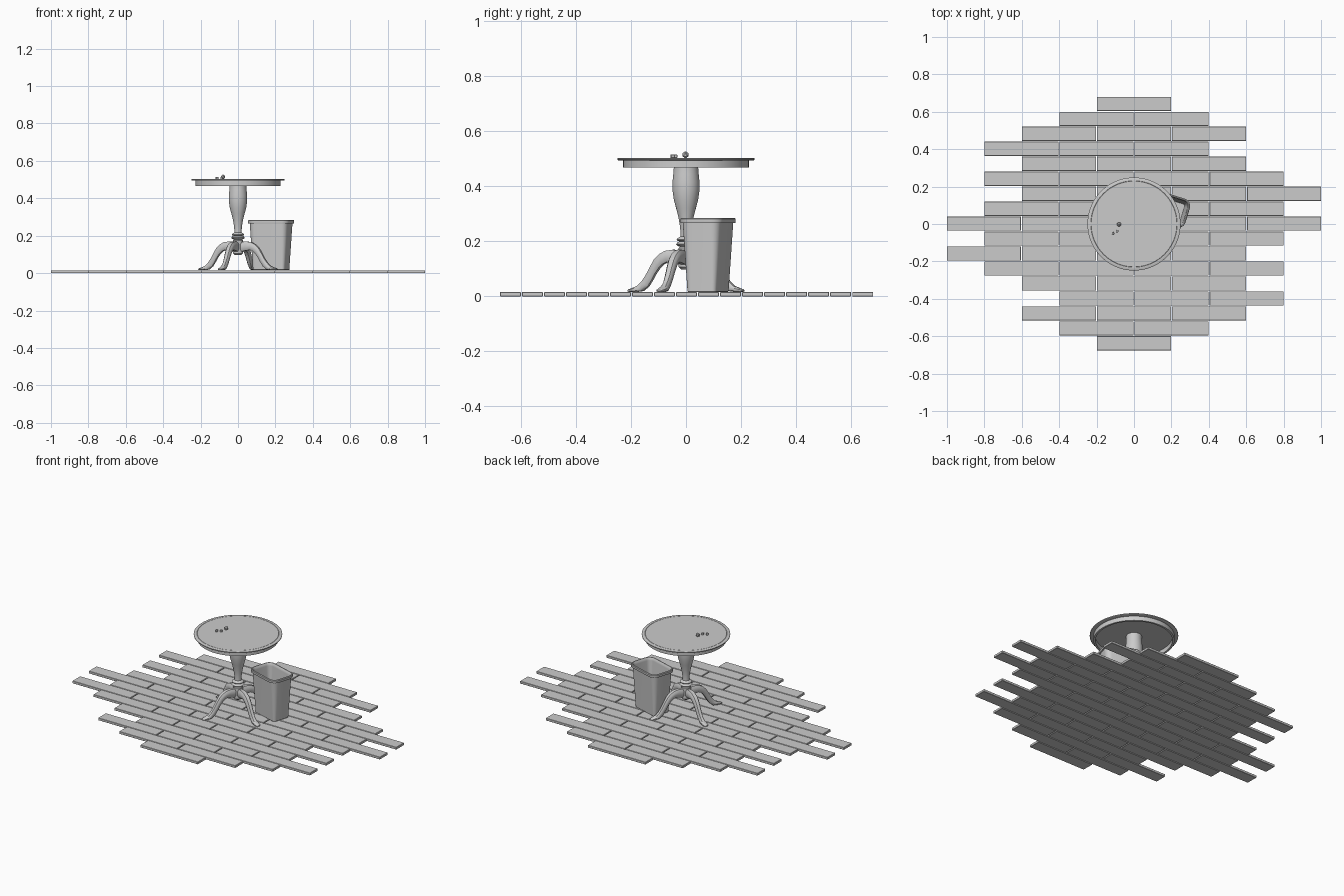
import bpy, bmesh, math
from mathutils import Matrix, Vector

if "Cube" in bpy.data.objects:
    bpy.data.objects.remove(bpy.data.objects["Cube"])


def finish(name, bm, smooth=True, angle=35):
    bmesh.ops.recalc_face_normals(bm, faces=bm.faces)
    me = bpy.data.meshes.new(name)
    bm.to_mesh(me)
    bm.free()
    ob = bpy.data.objects.new(name, me)
    bpy.context.collection.objects.link(ob)
    if smooth:
        bpy.ops.object.select_all(action='DESELECT')
        ob.select_set(True)
        bpy.context.view_layer.objects.active = ob
        bpy.ops.object.shade_smooth_by_angle(angle=math.radians(angle))
    return ob


def skin(bm, loops, cap_start=True, cap_end=True, closed=False):
    """Bridge equal-length closed loops of points with quads."""
    rings = [[bm.verts.new(p) for p in lp] for lp in loops]
    n = len(rings[0])
    pairs = list(zip(rings, rings[1:])) + ([(rings[-1], rings[0])] if closed else [])
    for a, b in pairs:
        for i in range(n):
            j = (i + 1) % n
            bm.faces.new((a[i], a[j], b[j], b[i]))
    if not closed:
        if cap_start:
            bm.faces.new(rings[0])
        if cap_end:
            bm.faces.new(rings[-1])


def lathe(name, profile, segments=64, closed=False):
    bm = bmesh.new()
    ang = [2 * math.pi * i / segments for i in range(segments)]
    skin(bm, [[(r * math.cos(a), r * math.sin(a), z) for a in ang] for r, z in profile],
         closed=closed)
    return finish(name, bm)


def box(name, size, loc, rot=0.0, bevel=0.0, segments=1):
    bm = bmesh.new()
    bmesh.ops.create_cube(bm, size=1)
    bmesh.ops.scale(bm, vec=size, verts=bm.verts)
    bmesh.ops.bevel(bm, geom=bm.edges[:], offset=bevel, segments=segments,
                    profile=0.5, affect='EDGES')
    bmesh.ops.transform(bm, matrix=Matrix.Translation(loc) @ Matrix.Rotation(rot, 4, 'Z'),
                        verts=bm.verts)
    return finish(name, bm, smooth=False)


# Floor planks: (first plank centre in units of 0.2, number of planks), back row first
rows = [(0, 1), (-1, 2), (-2, 3), (-3, 3), (-2, 3), (-3, 4), (-2, 4), (-3, 4), (-4, 5),
        (-3, 4), (-4, 4), (-3, 4), (-2, 3), (-1, 3), (-2, 3), (-1, 2), (0, 1)]
for r, (start, count) in enumerate(rows):
    for k in range(count):
        x = (start + 2 * k) * 0.2005
        box(f"floor_plank_{r}_{k}", (0.396, 0.076, 0.015), (x, 0.64 - 0.08 * r + 0.002, 0.0075),
            bevel=0.0015)

# Table top with a fine groove, and the hollow apron ring beneath
lathe("table_top", [(0.238, 0.494), (0.246, 0.494), (0.249, 0.496), (0.249, 0.501),
                    (0.246, 0.503), (0.231, 0.503), (0.230, 0.502), (0.229, 0.503)], 72)
lathe("table_apron", [(0.228, 0.467), (0.228, 0.495), (0.216, 0.495), (0.216, 0.467)], 72, True)

# Turned column
lathe("table_column", [
    (0.018, 0.098), (0.027, 0.106), (0.028, 0.175), (0.021, 0.180), (0.031, 0.183),
    (0.036, 0.189), (0.031, 0.196), (0.023, 0.199), (0.031, 0.202), (0.034, 0.207),
    (0.029, 0.212), (0.020, 0.217), (0.020, 0.235), (0.023, 0.262), (0.028, 0.290),
    (0.036, 0.320), (0.044, 0.350), (0.049, 0.385), (0.049, 0.415), (0.046, 0.445),
    (0.044, 0.470), (0.044, 0.495)], 40)

# Cabriole legs: top (r, z), bottom (r, z), half width
leg_sections = [
    (0.010, 0.165, 0.010, 0.112, 0.016), (0.050, 0.169, 0.045, 0.120, 0.016),
    (0.080, 0.165, 0.074, 0.124, 0.017), (0.104, 0.153, 0.090, 0.117, 0.017),
    (0.124, 0.134, 0.105, 0.104, 0.016), (0.141, 0.107, 0.120, 0.084, 0.015),
    (0.157, 0.079, 0.134, 0.060, 0.014), (0.174, 0.055, 0.150, 0.036, 0.013),
    (0.192, 0.038, 0.172, 0.019, 0.014), (0.212, 0.030, 0.200, 0.0155, 0.016),
    (0.225, 0.026, 0.222, 0.0155, 0.014), (0.231, 0.022, 0.231, 0.017, 0.008)]
cross = [(-1, 0.25), (-1, 0.75), (-0.6, 1), (0.6, 1), (1, 0.75), (1, 0.25), (0.6, 0), (-0.6, 0)]
for k in range(4):
    bm = bmesh.new()
    loops = []
    for rt, zt, rb, zb, w in leg_sections:
        top, bot = Vector((rt, 0, zt)), Vector((rb, 0, zb))
        loops.append([bot.lerp(top, t) + Vector((0, s * w, 0)) for s, t in cross])
    skin(bm, loops)
    bmesh.ops.rotate(bm, cent=(0, 0, 0), verts=bm.verts,
                     matrix=Matrix.Rotation(math.radians(-25 + 90 * k), 3, 'Z'))
    finish(f"table_leg_{k}", bm, angle=40)


# Waste bin: rounded-rectangle sections, tapered, open at the top
def rounded_rect(inset, z, hx=0.115, hy=0.081, radius=0.042, steps=6):
    r = max(radius - inset, 0.006)
    pts = []
    for q, (sx, sy) in enumerate([(1, 1), (-1, 1), (-1, -1), (1, -1)]):
        for i in range(steps + 1):
            a = math.radians(90 * (q + i / steps))
            pts.append((sx * (hx - inset - r) + r * math.cos(a),
                        sy * (hy - inset - r) + r * math.sin(a), z))
    return pts


bm = bmesh.new()
bin_profile = [(0.029, 0.0155), (0.026, 0.018), (0.0255, 0.026), (0.009, 0.266), (0.001, 0.266),
               (0.0, 0.269), (0.0, 0.280), (0.003, 0.284), (0.008, 0.284), (0.013, 0.277),
               (0.014, 0.266), (0.030, 0.024)]
skin(bm, [rounded_rect(i, z) for i, z in bin_profile])
bmesh.ops.transform(bm, verts=bm.verts, matrix=Matrix.Translation((0.177, 0.08, 0))
                    @ Matrix.Rotation(math.radians(-17), 4, 'Z'))
finish("waste_bin", bm)

# Dice on the table
box("die_a", (0.012, 0.012, 0.012), (-0.112, -0.050, 0.509), 0.3, 0.0012)
box("die_b", (0.012, 0.012, 0.012), (-0.088, -0.038, 0.509), 0.1, 0.0012)
bm = bmesh.new()
bmesh.ops.create_icosphere(bm, subdivisions=1, radius=0.013,
                           matrix=Matrix.Translation((-0.080, -0.002, 0.514)))
finish("twenty_sided_die", bm, smooth=False)
